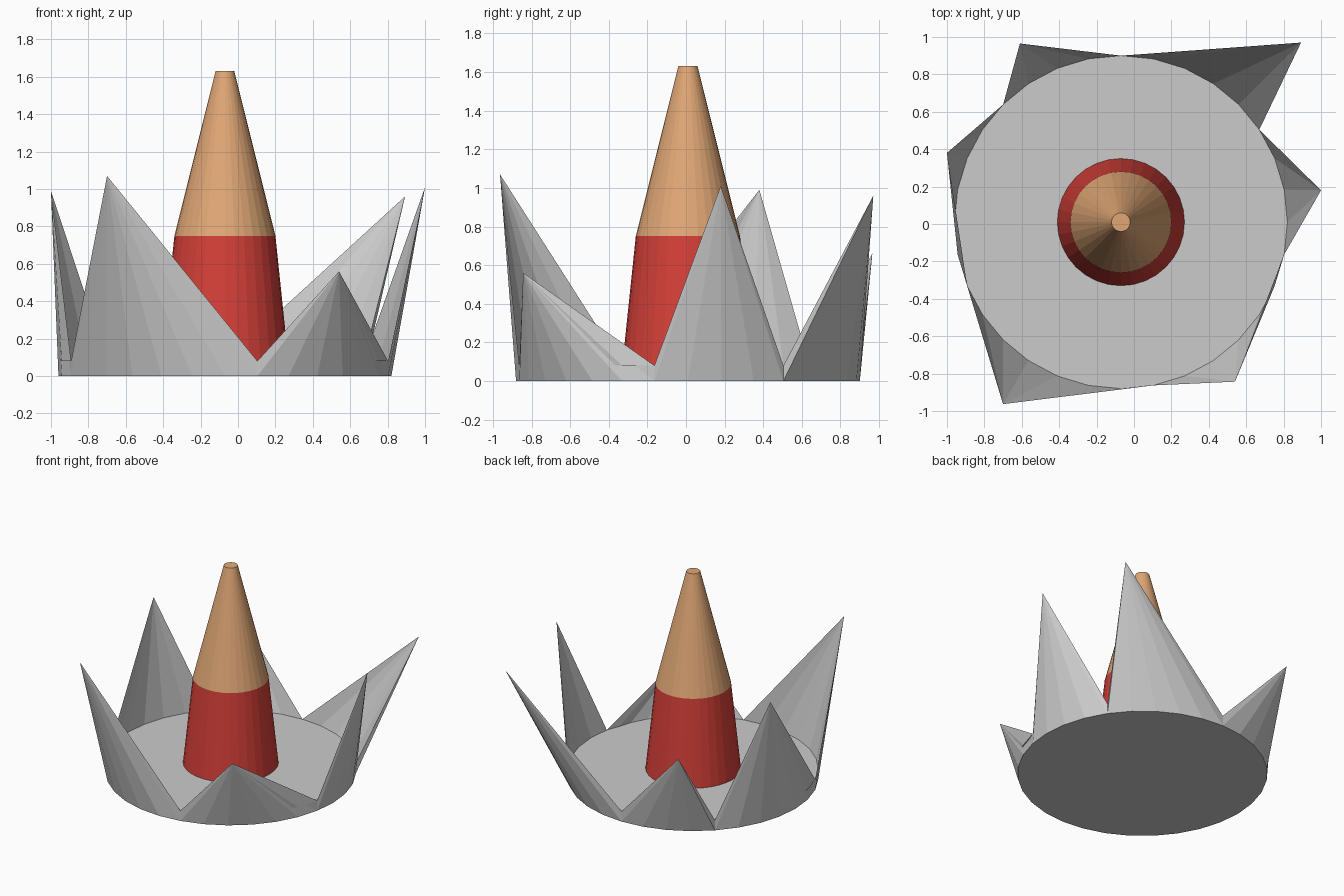
import bpy, bmesh
from math import sin, cos, tau

if "Cube" in bpy.data.objects:
    bpy.data.objects.remove(bpy.data.objects["Cube"])

CX, CY, N = -0.07, 0.01, 32


def add_object(name, bm, color=None):
    bmesh.ops.recalc_face_normals(bm, faces=bm.faces)
    mesh = bpy.data.meshes.new(name)
    bm.to_mesh(mesh)
    bm.free()
    obj = bpy.data.objects.new(name, mesh)
    bpy.context.collection.objects.link(obj)
    if color:
        mat = bpy.data.materials.new(name + "_color")
        mat.diffuse_color = (*color, 1)
        mat.use_nodes = True
        mat.node_tree.nodes["Principled BSDF"].inputs["Base Color"].default_value = mat.diffuse_color
        mesh.materials.append(mat)


def ring(bm, r, z):
    return [bm.verts.new((CX + r * cos(tau * i / N), CY + r * sin(tau * i / N), z))
            for i in range(N)]


def frustum(name, r0, z0, r1, z1, color):
    bm = bmesh.new()
    low, high = ring(bm, r0, z0), ring(bm, r1, z1)
    bm.faces.new(low[::-1])
    bm.faces.new(high)
    for i in range(N):
        j = (i + 1) % N
        bm.faces.new((low[i], low[j], high[j], high[i]))
    add_object(name, bm, color)


# Spiked base: arcs of the disc's rim are each pulled out to one point
# (first rim segment, last rim segment, point)
spikes = [
    (31, 35, (1.00, 0.18, 1.01)),
    (3, 8, (0.893, 0.97, 0.96)),
    (8, 12, (-0.61, 0.965, 0.66)),
    (12, 18, (-1.00, 0.38, 0.99)),
    (18, 25, (-0.70, -0.963, 1.07)),
    (25, 31, (0.54, -0.843, 0.56)),
]
bm = bmesh.new()
low, high = ring(bm, 0.89, 0), ring(bm, 0.89, 0.08)
bm.faces.new(low[::-1])
bm.faces.new(high)
for start, end, point in spikes:
    tip = bm.verts.new(point)
    for i in range(start, end):
        a, b = i % N, (i + 1) % N
        bm.faces.new((low[a], low[b], tip))
        bm.faces.new((high[b], high[a], tip))
    a, b = start % N, end % N
    bm.faces.new((high[a], low[a], tip))
    bm.faces.new((low[b], high[b], tip))
add_object("spiked_base", bm)

# Centre post and its tapered tip
frustum("red_post", 0.34, 0.08, 0.27, 0.75, (0.67, 0.05, 0.04))
frustum("tan_tip", 0.27, 0.75, 0.05, 1.63, (0.75, 0.39, 0.18))
